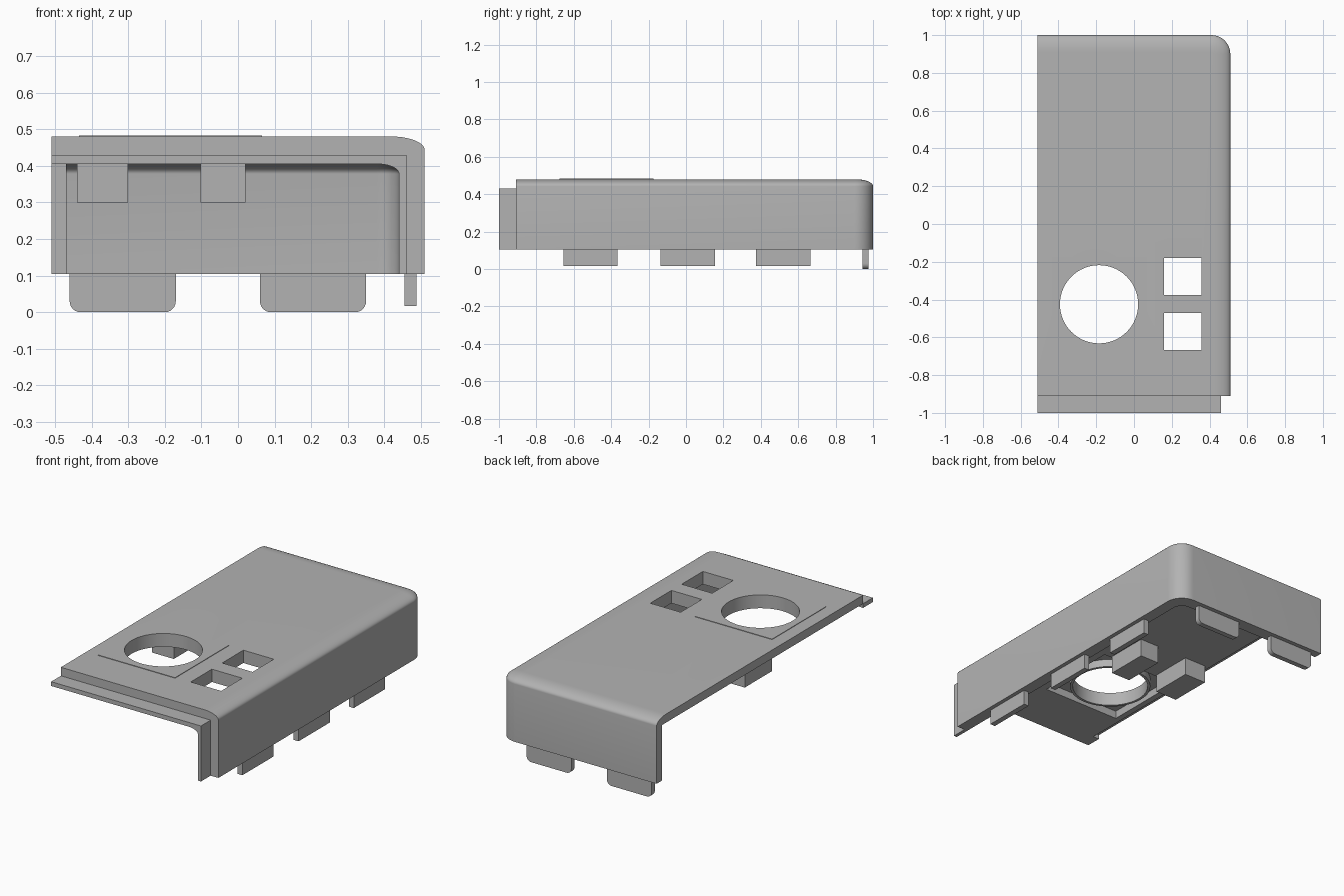
import bpy, bmesh, math

cube = bpy.data.objects.get("Cube")
if cube:
    bpy.data.objects.remove(cube, do_unlink=True)

grey = bpy.data.materials.new("plain_grey")
grey.use_nodes = True
grey.diffuse_color = (0.45, 0.45, 0.45, 1)
grey.node_tree.nodes["Principled BSDF"].inputs["Base Color"].default_value = grey.diffuse_color


def finish(bm, name):
    bmesh.ops.recalc_face_normals(bm, faces=bm.faces)
    mesh = bpy.data.meshes.new(name)
    bm.to_mesh(mesh)
    bm.free()
    mesh.materials.append(grey)
    ob = bpy.data.objects.new(name, mesh)
    bpy.context.collection.objects.link(ob)
    return ob


def box(name, x, y, z, round_axis=None, radius=0.03):
    """Box from (min, max) ranges; optionally round the bottom edges along one axis."""
    bm = bmesh.new()
    bmesh.ops.create_cube(bm, size=1)
    for v in bm.verts:
        v.co = [r[0] if c < 0 else r[1] for c, r in zip(v.co, (x, y, z))]
    if round_axis is not None:
        edges = [e for e in bm.edges if all(v.co.z == z[0] for v in e.verts)
                 and abs((e.verts[0].co - e.verts[1].co).normalized()[round_axis]) > 0.9]
        bmesh.ops.bevel(bm, geom=edges, offset=radius, segments=6, profile=0.5, affect='EDGES')
    return finish(bm, name)


def cylinder(name, x, y, z, radius):
    bm = bmesh.new()
    bmesh.ops.create_cone(bm, cap_ends=True, segments=64, radius1=radius, radius2=radius, depth=z[1] - z[0])
    bmesh.ops.translate(bm, verts=bm.verts, vec=(x, y, (z[0] + z[1]) / 2))
    return finish(bm, name)


def shell_solid(name, x, y, z, corner, inset, drop):
    """Block with one rounded upright corner and an elliptical roll-over to the top."""
    bm = bmesh.new()
    levels = [(z[0], 0)]
    for i in range(11):
        a = math.pi / 2 * i / 10
        levels.append((z[1] - drop + drop * math.sin(a), inset * (1 - math.cos(a))))
    rings = []
    for height, i in levels:
        r = max(corner - i, 0.01)
        cx, cy = x[1] - i - r, y[1] - i - r
        pts = [(x[0], y[0]), (x[1] - i, y[0])]
        pts += [(cx + r * math.cos(t * math.pi / 20), cy + r * math.sin(t * math.pi / 20)) for t in range(11)]
        pts.append((x[0], y[1] - i))
        rings.append([bm.verts.new((px, py, height)) for px, py in pts])
    n = len(rings[0])
    for low, high in zip(rings, rings[1:]):
        for k in range(n):
            bm.faces.new((low[k], low[(k + 1) % n], high[(k + 1) % n], high[k]))
    bm.faces.new(rings[0])
    bm.faces.new(rings[-1])
    return finish(bm, name)


def combine(ob, other, operation='DIFFERENCE'):
    mod = ob.modifiers.new("combine", 'BOOLEAN')
    mod.operation, mod.object, mod.solver = operation, other, 'EXACT'
    bpy.context.view_layer.objects.active = ob
    bpy.ops.object.modifier_apply(modifier=mod.name)
    bpy.data.objects.remove(other, do_unlink=True)


LEFT, RIGHT, BACK, BASE, TOP = -0.51, 0.51, 1.0, 0.105, 0.48
HX, HY, HR = -0.185, -0.425, 0.207

# Outer cover with its stepped front tongue, hollowed underneath
cover = shell_solid("cover", (LEFT, RIGHT), (-0.91, BACK), (BASE, TOP), 0.1, 0.09, 0.037)
combine(cover, box("tongue", (LEFT, 0.46), (-1, -0.7), (BASE, 0.43)), 'UNION')
combine(cover, shell_solid("cavity", (-0.8, 0.44), (-1.2, 0.925), (0, 0.405), 0.06, 0.06, 0.027))

# Rebate along the open side
combine(cover, box("rebate", (-0.8, -0.47), (-0.91, 0.95), (0, 0.43)))

# Pocket, collar and round opening
combine(cover, box("pocket", (HX - 0.25, HX + 0.25), (HY - 0.25, HY + 0.25), (0.3, 0.45)))
combine(cover, cylinder("collar", HX, HY, (0.405, 0.465), HR + 0.015), 'UNION')
combine(cover, cylinder("opening", HX, HY, (0.2, 0.7), HR))

# Two square openings
for y in (-0.277, -0.568):
    combine(cover, box("square_opening", (0.16, 0.357), (y - 0.098, y + 0.098), (0.2, 0.7)))

# Slightly raised square plate around the opening
plate = box("raised_plate", (HX - 0.25, HX + 0.25), (HY - 0.25, HY + 0.25), (0.478, 0.483))
combine(plate, cylinder("plate_opening", HX, HY, (0.2, 0.7), HR))

parts = [cover, plate]

# Clip tabs under the back and side walls
for i, x in enumerate((-0.315, 0.205)):
    parts.append(box(f"back_tab_{i + 1}", (x - 0.145, x + 0.145), (0.945, 0.975), (0, 0.13), 1))
for i, y in enumerate((-0.51, 0.01, 0.52)):
    parts.append(box(f"side_tab_{i + 1}", (0.455, 0.487), (y - 0.145, y + 0.145), (0.017, 0.13), 0))

# Blocks hanging under the top
for i, x in enumerate(((-0.44, -0.3), (-0.103, 0.02))):
    parts.append(box(f"hanging_block_{i + 1}", x, (-0.165, 0.085), (0.3, 0.42), 1, 0.01))

for ob in parts:
    bpy.ops.object.select_all(action='DESELECT')
    ob.select_set(True)
    bpy.context.view_layer.objects.active = ob
    bpy.ops.object.shade_smooth_by_angle(angle=math.radians(30))
